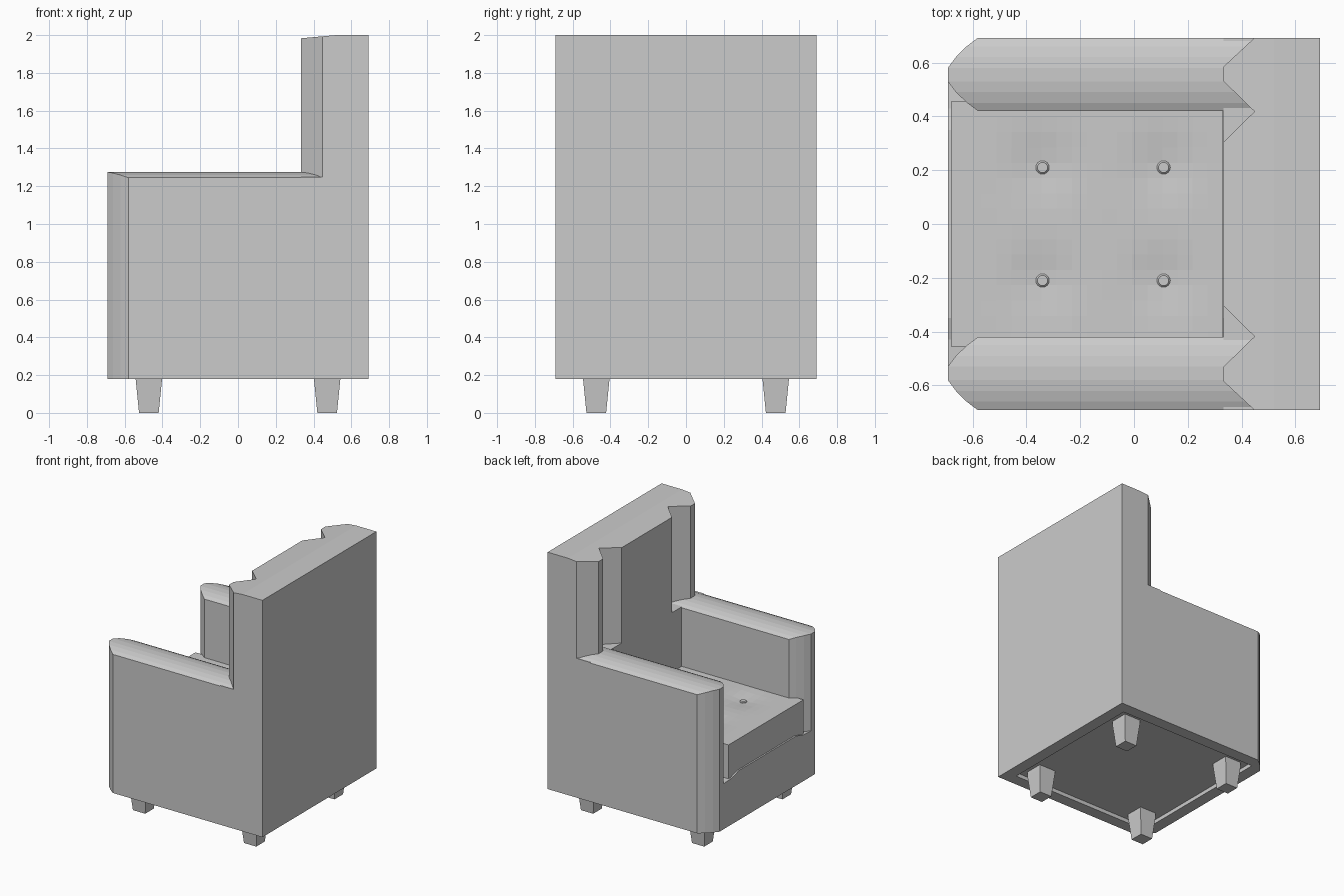
import bpy, bmesh, math
from mathutils import Vector, Matrix

if "Cube" in bpy.data.objects:
    bpy.data.objects.remove(bpy.data.objects["Cube"])


def finish(bm, name):
    bmesh.ops.recalc_face_normals(bm, faces=bm.faces)
    me = bpy.data.meshes.new(name)
    bm.to_mesh(me)
    bm.free()
    ob = bpy.data.objects.new(name, me)
    bpy.context.collection.objects.link(ob)
    return ob


def loft(name, rings):
    """Skin a list of equal-length closed sections and cap the ends."""
    bm = bmesh.new()
    vs = [[bm.verts.new(p) for p in r] for r in rings]
    n = len(rings[0])
    for a, b in zip(vs, vs[1:]):
        for i in range(n):
            j = (i + 1) % n
            bm.faces.new((a[i], a[j], b[j], b[i]))
    bm.faces.new(vs[0])
    bm.faces.new(vs[-1])
    return finish(bm, name)


def box(name, x0, x1, y0, y1, z0, z1):
    q = [(x0, y0), (x1, y0), (x1, y1), (x0, y1)]
    return loft(name, [[(x, y, z) for x, y in q] for z in (z0, z1)])


body = []

# Armrests: arched top, rounded front end; stations are (y, front x, top z)
arm = [(.42, -.58, 1.245), (.45, -.62, 1.259), (.49, -.662, 1.27), (.53, -.692, 1.275),
       (.58, -.692, 1.275), (.62, -.662, 1.27), (.66, -.622, 1.259), (.692, -.58, 1.245)]
for s, side in ((1, "left"), (-1, "right")):
    body.append(loft("armrest_" + side, [
        [(xf, s * y, .18), (.45, s * y, .18), (.45, s * y, z), (xf, s * y, z)]
        for y, xf, z in arm]))

# Seat base with a slightly raised middle
prof = [(-.53, .53), (-.43, .535), (-.35, .56), (.35, .56), (.43, .535), (.53, .53)]
body.append(loft("seat_base", [
    [(-.692, y, .18), (.34, y, .18), (.34, y, z), (-.692, y, z)] for y, z in prof]))

# Lower backrest
body.append(box("lower_backrest", .333, .692, -.692, .692, .18, 1.25))

# Upper backrest: winged plan with V creases, front of the top slopes down
half = [(.333, .305), (.448, .418), (.333, .53), (.333, .585), (.448, .692), (.692, .692)]
plan = half + [(x, -y) for x, y in reversed(half)]
bm = bmesh.new()
face = bm.faces.new([bm.verts.new((x, y, 1.25)) for x, y in plan])
ext = bmesh.ops.extrude_face_region(bm, geom=[face])
top = [v for v in ext["geom"] if isinstance(v, bmesh.types.BMVert)]
for v in top:
    v.co.z = 2
if not any(f.calc_center_median().z < 1.3 for f in bm.faces):
    bm.faces.new([v for v in bm.verts if v.co.z < 1.3])
bmesh.ops.bisect_plane(bm, geom=bm.verts[:] + bm.edges[:] + bm.faces[:],
                       plane_co=(.52, 0, 0), plane_no=(1, 0, 0))
for v in bm.verts:
    if v.co.z > 1.9:
        v.co.z = 2 - .017 * max(0, (.52 - v.co.x) / .187)
finish(bm, "upper_backrest")

# Shallow recess under the body
cutter = box("recess_cutter", -.6, .6, -.6, .6, .1, .21)
cutter.hide_render = True
for ob in body:
    m = ob.modifiers.new("recess", 'BOOLEAN')
    m.operation = 'DIFFERENCE'
    m.solver = 'EXACT'
    m.object = cutter
    bpy.context.view_layer.objects.active = ob
    bpy.ops.object.modifier_apply(modifier=m.name)
bpy.data.objects.remove(cutter)

# Seat cushion, dimpled at the buttons
buttons = [(x, y) for x in (-.34, .11) for y in (-.21, .21)]


def cushion_z(x, y):
    dip = sum(math.exp(-((x - a) ** 2 + (y - b) ** 2) / .012) for a, b in buttons)
    return .795 - .015 * dip


bm = bmesh.new()
bmesh.ops.create_grid(bm, x_segments=18, y_segments=16, size=.5)
for v in bm.verts:
    v.co.x = -.175 + v.co.x * 1.01
    v.co.y *= .91
    v.co.z = cushion_z(v.co.x, v.co.y)
rim = [e for e in bm.edges if e.is_boundary]
ext = bmesh.ops.extrude_edge_only(bm, edges=rim)
low = [g for g in ext["geom"] if isinstance(g, bmesh.types.BMVert)]
for v in low:
    v.co.z = .535
bmesh.ops.holes_fill(bm, edges=[e for e in bm.edges if e.is_boundary], sides=0)
finish(bm, "seat_cushion")

# Buttons
for i, (x, y) in enumerate(buttons):
    z = cushion_z(x, y)
    rings = [[(x + r * math.cos(t * math.pi / 8), y + r * math.sin(t * math.pi / 8), z + dz)
              for t in range(16)] for r, dz in ((.025, -.01), (.025, .006), (.019, .012))]
    loft("cushion_button_%d" % (i + 1), rings)

# Tapered legs
for sx, fx in ((-1, "front"), (1, "rear")):
    for sy, fy in ((1, "left"), (-1, "right")):
        loft("leg_%s_%s" % (fx, fy), [
            [(sx * .472 + a * r, sy * .475 + b * r, z)
             for a, b in ((-1, -1), (1, -1), (1, 1), (-1, 1))]
            for r, z in ((.052, 0), (.07, .18), (.07, .21))])
